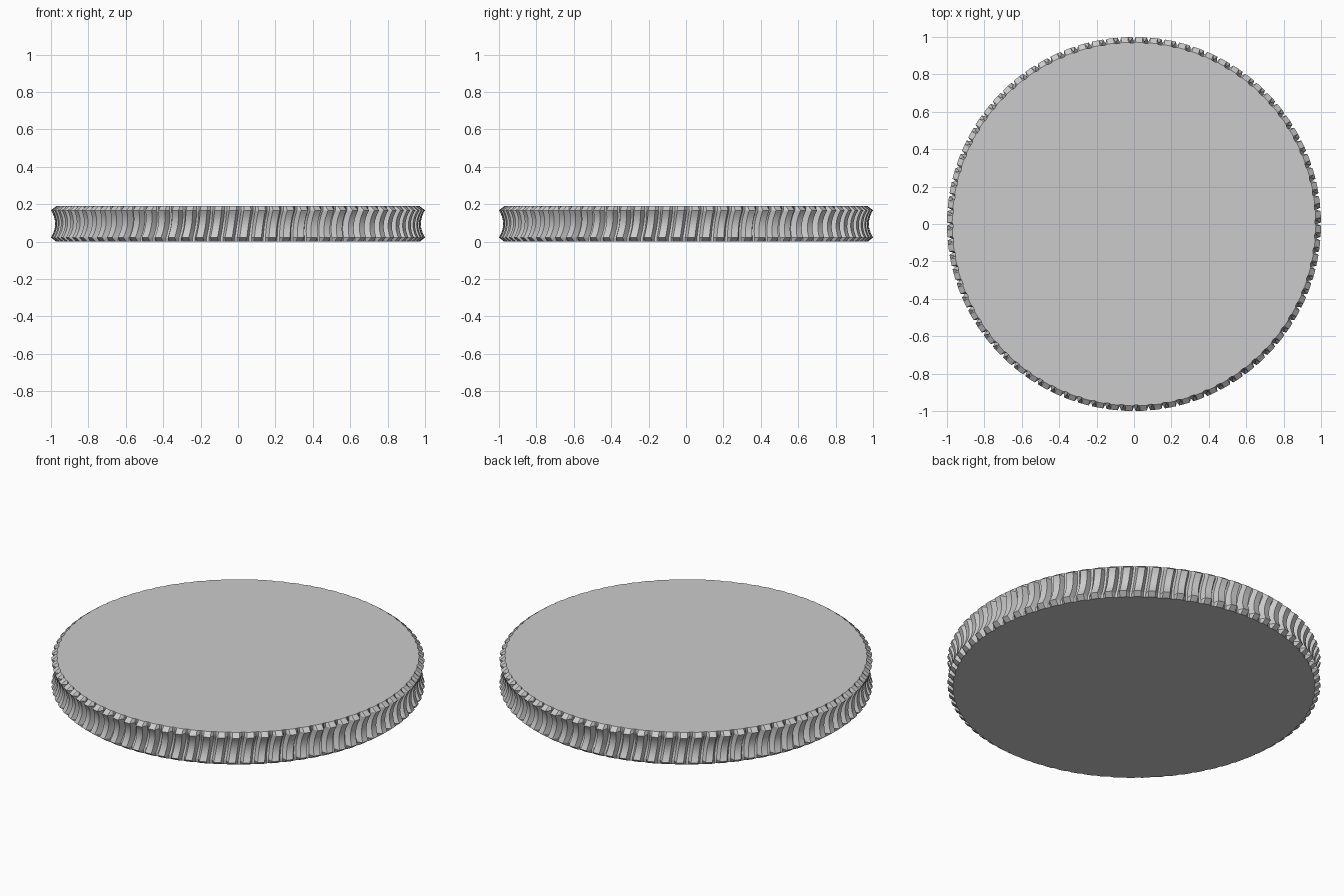
import bpy, bmesh
from math import sin, cos, pi

cube = bpy.data.objects.get("Cube")
if cube:
    bpy.data.objects.remove(cube)

TEETH = 80
HEIGHT = 0.19
RIM = 0.972          # radius of the flat faces
TWIST = 0.022        # helix angle over the full height
LEVELS = 8

steel = bpy.data.materials.new("steel_grey")
steel.use_nodes = True
colour = (0.6, 0.6, 0.6, 1)
steel.diffuse_color = colour
steel.node_tree.nodes["Principled BSDF"].inputs["Base Color"].default_value = colour

bm = bmesh.new()
pitch = 2 * pi / TEETH


def ring(z, tip, root, twist):
    """One closed tooth outline: root, tip, tip, root for each tooth."""
    verts = []
    for i in range(TEETH):
        mid = (i + 0.5) * pitch + twist
        for offset, r in ((-0.42, root), (-0.24, tip), (0.24, tip), (0.42, root)):
            a = mid + offset * pitch
            verts.append(bm.verts.new((r * cos(a), r * sin(a), z)))
    return verts


# Throated rim: tips and roots dip towards mid height, ends are bevelled
rings = [ring(0, RIM, RIM - 0.004, -TWIST / 2)]
for k in range(LEVELS + 1):
    t = 2 * k / LEVELS - 1
    z = HEIGHT / 2 + t * (HEIGHT / 2 - 0.022)
    dip = 0.022 * (1 - t * t)
    rings.append(ring(z, 1.0 - dip, 0.968 - dip, TWIST / 2 * t))
rings.append(ring(HEIGHT, RIM, RIM - 0.004, TWIST / 2))

# Skin the outlines and close both flat faces
for low, high in zip(rings, rings[1:]):
    for i in range(len(low)):
        j = (i + 1) % len(low)
        bm.faces.new((low[i], low[j], high[j], high[i]))
bm.faces.new(rings[0][::-1])
bm.faces.new(rings[-1])

mesh = bpy.data.meshes.new("gear_wheel")
bm.to_mesh(mesh)
bm.free()
mesh.materials.append(steel)
gear = bpy.data.objects.new("gear_wheel", mesh)
bpy.context.collection.objects.link(gear)

# Smooth the curved flanks, keep tooth edges crisp
bpy.context.view_layer.objects.active = gear
gear.select_set(True)
bpy.ops.object.shade_smooth_by_angle(angle=0.5)
